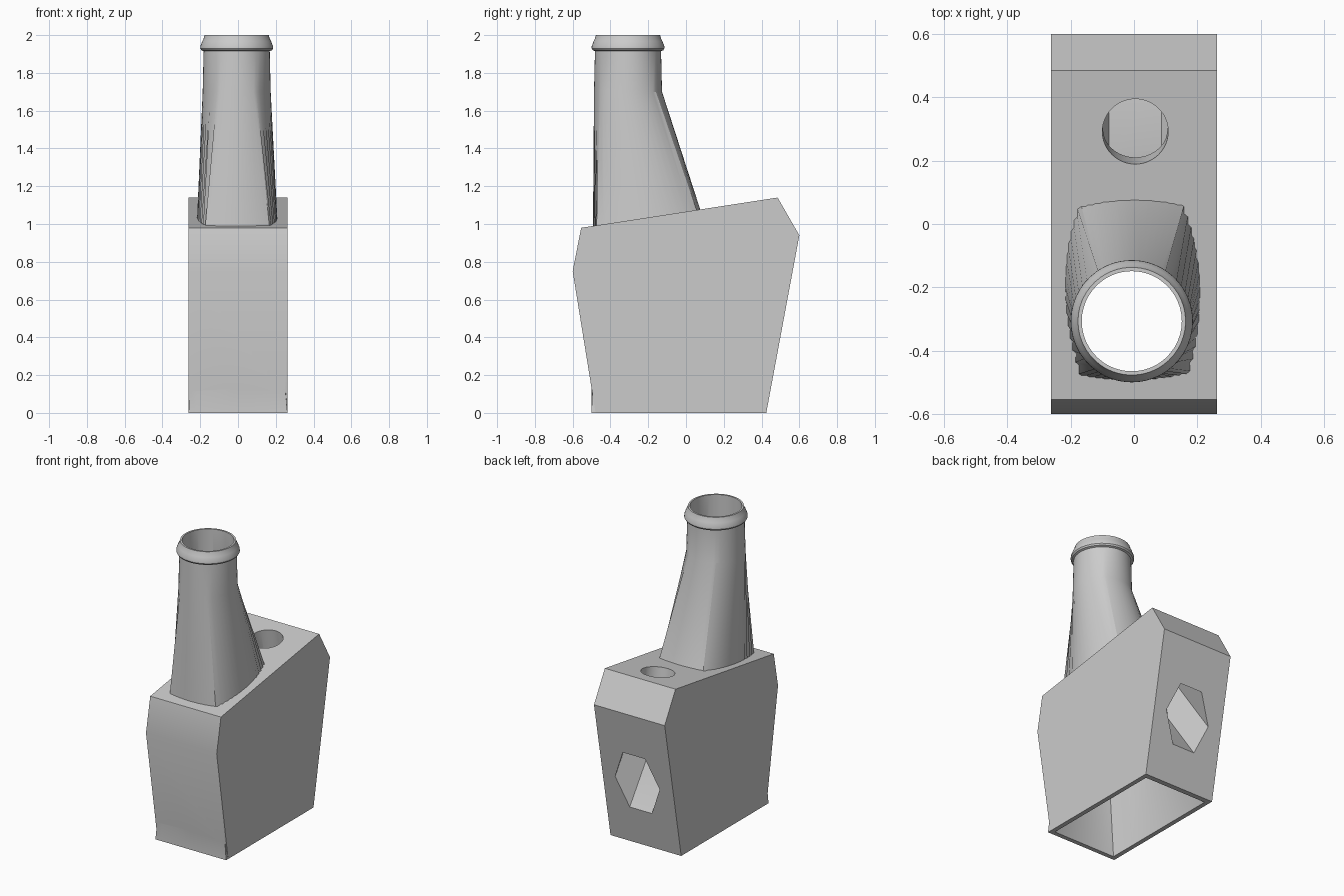
import bpy, bmesh
from math import radians, sin, cos
from mathutils import Matrix, Vector

cube = bpy.data.objects.get("Cube")
if cube:
    bpy.data.objects.remove(cube, do_unlink=True)

grey = bpy.data.materials.new("plain grey")
grey.use_nodes = True
colour = (0.6, 0.6, 0.6, 1)
grey.diffuse_color = colour
grey.node_tree.nodes["Principled BSDF"].inputs["Base Color"].default_value = colour

NECK = Vector((-0.007, -0.307))
SEG = 14


def finish(name, bm):
    bmesh.ops.recalc_face_normals(bm, faces=bm.faces)
    mesh = bpy.data.meshes.new(name)
    bm.to_mesh(mesh)
    bm.free()
    mesh.materials.append(grey)
    ob = bpy.data.objects.new(name, mesh)
    bpy.context.collection.objects.link(ob)
    return ob


def skin(name, rings):
    """Closed solid through rings that share one point count."""
    bm = bmesh.new()
    loops = [[bm.verts.new(p) for p in ring] for ring in rings]
    n = len(loops[0])
    for a, b in zip(loops, loops[1:]):
        for i in range(n):
            j = (i + 1) % n
            bm.faces.new((a[i], a[j], b[j], b[i]))
    bm.faces.new(loops[0])
    bm.faces.new(loops[-1])
    return finish(name, bm)


def rect_ring(half, front, back, z):
    corners = [(half, front), (half, back), (-half, back), (-half, front)]
    ring = []
    for i in range(4):
        a, b = Vector(corners[i]), Vector(corners[(i + 1) % 4])
        ring += [(*a.lerp(b, k / SEG), z) for k in range(SEG)]
    return ring


def round_ring(r, z):
    # the four arcs meet where the rectangle's corners run out
    stops = [-55, 55, 125, 235, 305]
    ring = []
    for a, b in zip(stops, stops[1:]):
        for k in range(SEG):
            t = radians(a + (b - a) * k / SEG)
            ring.append((NECK.x + r * cos(t), NECK.y + r * sin(t), z))
    return ring


def rod(name, sides, radius, start, direction, before, after, roll=0):
    """Prism along a direction, starting a little before its start point."""
    d = Vector(direction).normalized()
    bm = bmesh.new()
    bmesh.ops.create_cone(bm, cap_ends=True, segments=sides, radius1=radius,
                          radius2=radius, depth=before + after)
    side = Vector((1, 0, 0))
    turn = Matrix((side, d.cross(side), d)).transposed().to_4x4()
    mid = Vector(start) + d * (after - before) / 2
    bmesh.ops.transform(bm, verts=bm.verts,
                        matrix=Matrix.Translation(mid) @ turn @ Matrix.Rotation(roll, 4, 'Z'))
    return finish(name, bm)


def combine(target, tool, operation):
    mod = target.modifiers.new(operation.lower(), 'BOOLEAN')
    mod.operation, mod.object, mod.solver = operation, tool, 'EXACT'
    bpy.context.view_layer.objects.active = target
    bpy.ops.object.modifier_apply(modifier=mod.name)
    bpy.data.objects.remove(tool, do_unlink=True)


# solid block from its side outline
outline = [(-0.479, 0), (-0.6, 0.75), (-0.555, 0.98), (0.485, 1.14), (0.6, 0.94), (0.425, 0)]
housing = skin("housing", [[(x, y, z) for y, z in outline] for x in (-0.262, 0.262)])

# slanted hexagonal pocket in the back, reached by a round bore in the top
combine(housing, rod("hex_pocket", 6, 0.165, (0.004, 0.505, 0.455),
                     (0, -0.574, 0.819), 0.4, 0.58, radians(90)), 'DIFFERENCE')
combine(housing, rod("top_bore", 48, 0.104, (0.004, 0.292, 1.11),
                     (0, 0.152, -0.988), 0.1, 0.36), 'DIFFERENCE')

# funnel from rectangular mouth to round neck, with a beaded lip
lip = [(0.18, 1.7), (0.175, 1.915), (0.187, 1.92), (0.193, 1.93), (0.192, 1.942),
       (0.182, 1.968), (0.175, 1.982), (0.17, 2.0)]
funnel = skin("funnel", [rect_ring(0.262, -0.5, 0.425, 0)] + [round_ring(*p) for p in lip])
combine(housing, funnel, 'UNION')

# clear passage through mouth and neck
passage = skin("passage", [rect_ring(0.232, -0.47, 0.39, -0.05),
                           rect_ring(0.232, -0.47, 0.39, 0),
                           round_ring(0.158, 1.7), round_ring(0.158, 2.05)])
combine(housing, passage, 'DIFFERENCE')

# smooth the funnel, keep the block crisp
bpy.ops.object.select_all(action='DESELECT')
housing.select_set(True)
bpy.context.view_layer.objects.active = housing
bpy.ops.object.shade_smooth_by_angle(angle=radians(22))
